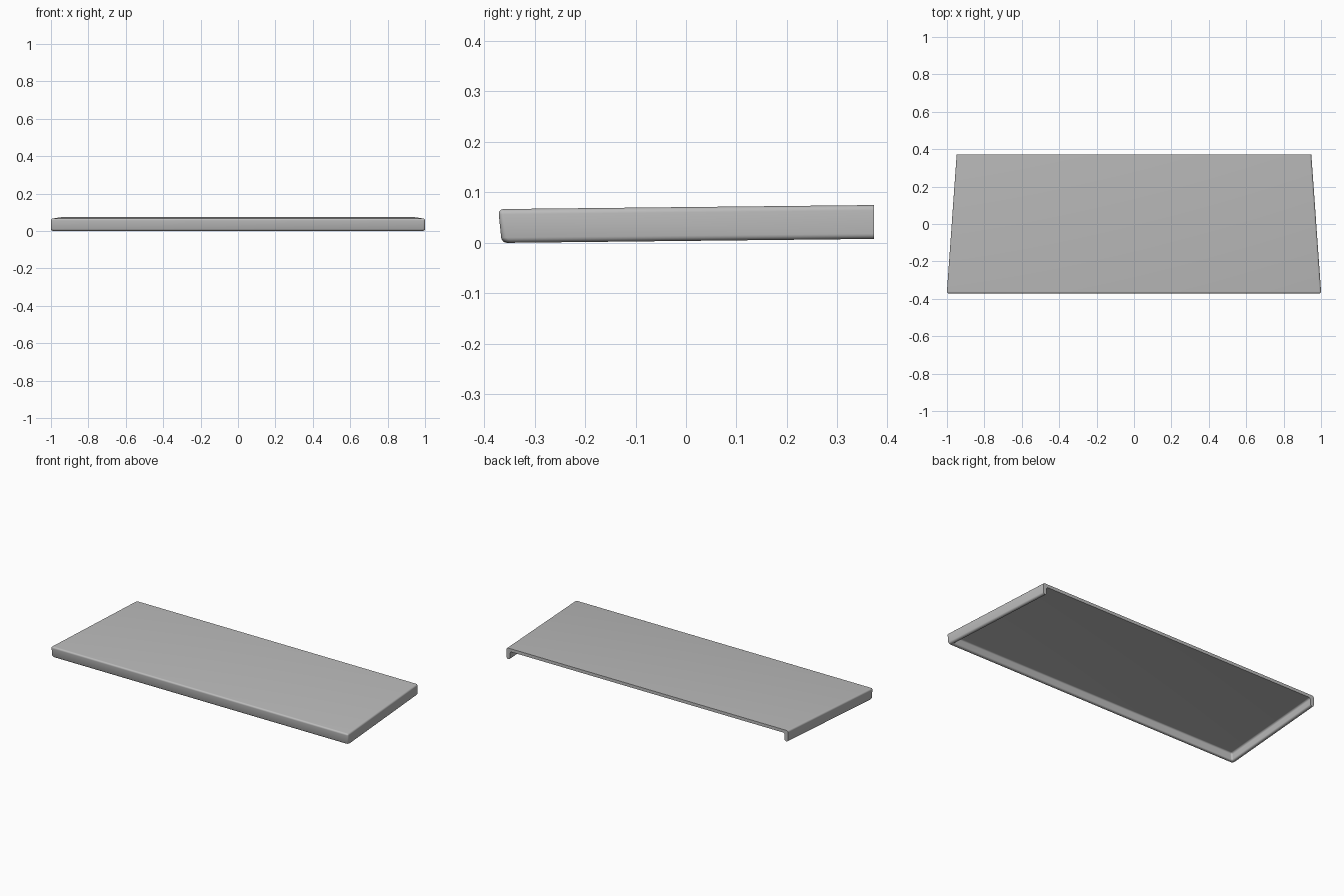
import bpy
import bmesh
import math

if "Cube" in bpy.data.objects:
    bpy.data.objects.remove(bpy.data.objects["Cube"], do_unlink=True)

FRONT, BACK = -0.372, 0.372
WALL, PLATE, HEIGHT = 0.024, 0.019, 0.067
LEAN = 0.007      # the front lip leans back toward its foot
RADIUS = 0.0105


def half_width(y):
    """The panel narrows toward the back."""
    return 1.001 - 0.053 * (y - FRONT) / (BACK - FRONT)


def rise(y):
    """The panel climbs slightly toward the back."""
    return 0.008 * (y - FRONT) / (BACK - FRONT)


bm = bmesh.new()


def ring(inset, z):
    """Corners in order: back right, front right, front left, back left."""
    front = FRONT + inset + LEAN * (1 - z / HEIGHT)
    corners = []
    for side, y in ((-1, BACK), (-1, front), (1, front), (1, BACK)):
        corners.append(bm.verts.new((side * (half_width(y) - inset), y, z + rise(y))))
    return corners


# Tray panel: top plate with a lip on three sides, open at the back
outer_top = ring(0, HEIGHT)
outer_foot = ring(0, 0)
inner_foot = ring(WALL, 0)
inner_top = ring(WALL, HEIGHT - PLATE)
bands = [outer_top, outer_foot, inner_foot, inner_top]
for upper, lower in zip(bands, bands[1:]):
    for i in range(3):
        bm.faces.new((upper[i], upper[i + 1], lower[i + 1], lower[i]))
bm.faces.new(outer_top)
bm.faces.new(inner_top)
bm.faces.new([b[0] for b in bands] + [b[3] for b in reversed(bands)])
bmesh.ops.recalc_face_normals(bm, faces=bm.faces)

# Round every edge except the square-cut back end
soft = [e for e in bm.edges if min(v.co.y for v in e.verts) < BACK - 0.01]
bmesh.ops.bevel(bm, geom=soft, offset=RADIUS, offset_type="OFFSET", segments=5,
                profile=0.5, affect="EDGES", clamp_overlap=True)
bmesh.ops.recalc_face_normals(bm, faces=bm.faces)

mesh = bpy.data.meshes.new("tray_panel")
bm.to_mesh(mesh)
bm.free()
panel = bpy.data.objects.new("tray_panel", mesh)
bpy.context.collection.objects.link(panel)

# Plain grey
grey = bpy.data.materials.new("plain_grey")
grey.use_nodes = True
colour = (0.5, 0.5, 0.5, 1)
grey.diffuse_color = colour
grey.node_tree.nodes["Principled BSDF"].inputs["Base Color"].default_value = colour
mesh.materials.append(grey)

bpy.context.view_layer.objects.active = panel
panel.select_set(True)
bpy.ops.object.shade_smooth_by_angle(angle=math.radians(35))
